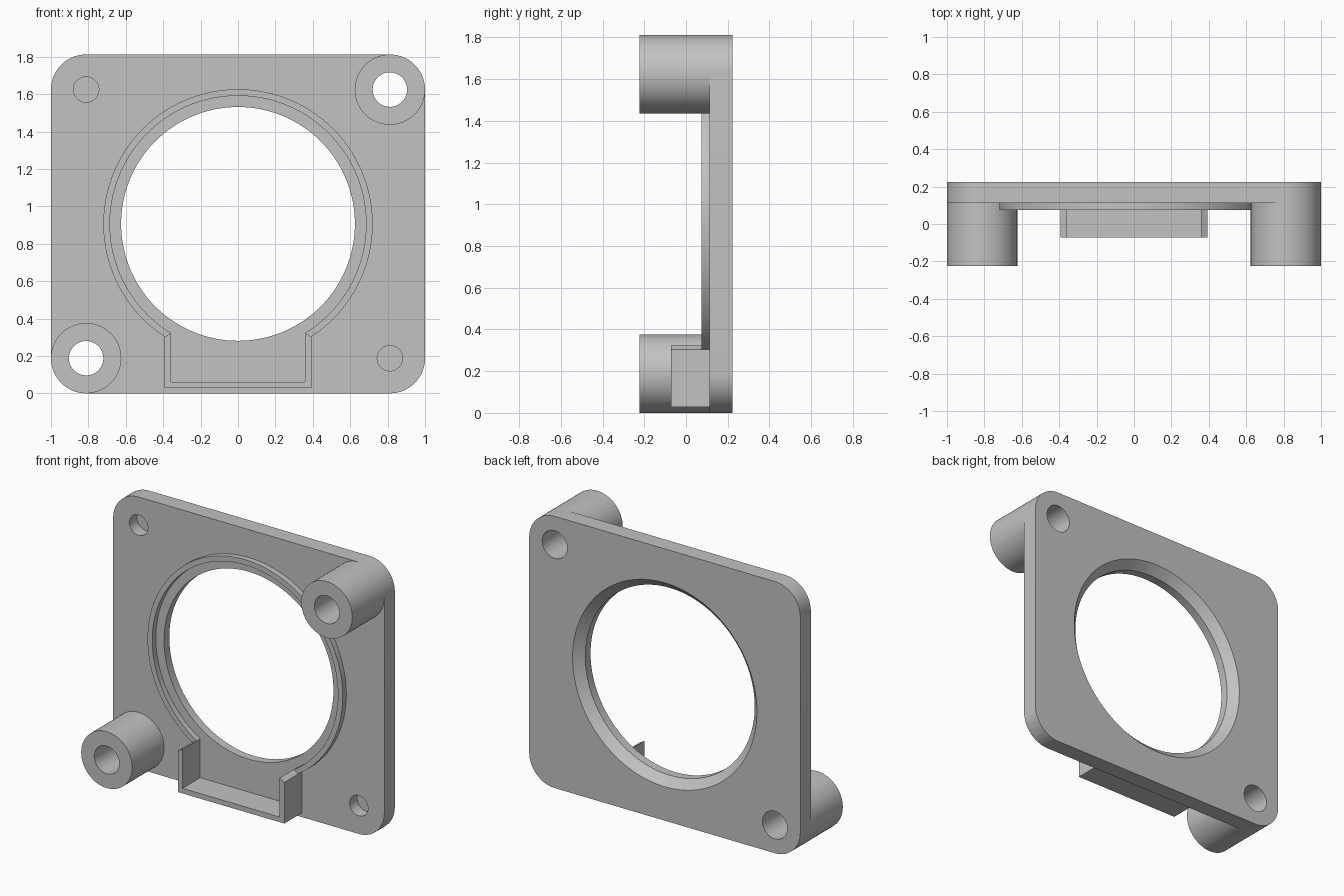
import bpy, bmesh
from math import sin, cos, acos, pi, radians

if "Cube" in bpy.data.objects:
    bpy.data.objects.remove(bpy.data.objects["Cube"])

grey = bpy.data.materials.new("plain grey")
grey.use_nodes = True
COLOUR = (0.54, 0.54, 0.54, 1)
grey.diffuse_color = COLOUR
grey.node_tree.nodes["Principled BSDF"].inputs["Base Color"].default_value = COLOUR

# Main dimensions
BACK, FRONT, BOSS_FRONT = 0.224, 0.113, -0.224
RIM_FRONT, WALL_FRONT = 0.075, -0.073
TOP, CORNER = 1.812, 0.188
MID = TOP / 2
PX, PZ = 1 - CORNER, TOP / 2 - CORNER
BORE = 0.625


def arc(cx, cz, r, a0, a1, n):
    return [(cx + r * cos(a0 + (a1 - a0) * i / n),
             cz + r * sin(a0 + (a1 - a0) * i / n)) for i in range(n + 1)]


def circle(cx, cz, r, n=64):
    return arc(cx, cz, r, 0, 2 * pi, n)[:-1]


def loft(name, sections):
    """Join equal-length (outline, y) sections into a capped solid."""
    bm = bmesh.new()
    rows = [[bm.verts.new((x, y, z)) for x, z in pts] for pts, y in sections]
    n = len(rows[0])
    for a, b in zip(rows, rows[1:]):
        for i in range(n):
            j = (i + 1) % n
            bm.faces.new((a[i], a[j], b[j], b[i]))
    bm.faces.new(rows[0])
    bm.faces.new(rows[-1])
    bmesh.ops.recalc_face_normals(bm, faces=bm.faces)
    mesh = bpy.data.meshes.new(name)
    bm.to_mesh(mesh)
    bm.free()
    mesh.materials.append(grey)
    ob = bpy.data.objects.new(name, mesh)
    bpy.context.collection.objects.link(ob)
    return ob


def activate(ob):
    bpy.ops.object.select_all(action='DESELECT')
    ob.select_set(True)
    bpy.context.view_layer.objects.active = ob


def cut(ob, cutter):
    activate(ob)
    mod = ob.modifiers.new("cut", 'BOOLEAN')
    mod.operation, mod.solver, mod.object = 'DIFFERENCE', 'EXACT', cutter
    bpy.ops.object.modifier_apply(modifier=mod.name)
    bpy.data.objects.remove(cutter)


def smooth(ob):
    activate(ob)
    bpy.ops.object.shade_smooth_by_angle(angle=radians(30))


# Rounded square plate
outline = []
for k, (sx, sz) in enumerate([(1, 1), (-1, 1), (-1, -1), (1, -1)]):
    outline += arc(sx * PX, MID + sz * PZ, CORNER, k * pi / 2, (k + 1) * pi / 2, 16)
plate = loft("plate", [(outline, FRONT), (outline, BACK)])

# Central bore, chamfered at the back
bore, wide = circle(0, MID, BORE, 128), circle(0, MID, BORE + 0.105, 128)
chamfer_start = circle(0, MID, BORE, 128)
cut(plate, loft("bore_cutter", [(bore, FRONT - 0.1), (chamfer_start, BACK - 0.055),
                                (wide, BACK + 0.05)]))

# Two bosses with through holes, and two blind holes on the other diagonal
for side, name in ((1, "upper_left_boss"), (-1, "lower_right_boss")):
    x, z = side * PX, MID + side * PZ
    hole = circle(x, z, 0.092)
    boss = loft(name, [(circle(x, z, CORNER), BOSS_FRONT), (circle(x, z, CORNER), FRONT)])
    for part in (boss, plate):
        cut(part, loft("hole_cutter", [(hole, BOSS_FRONT - 0.1), (hole, BACK + 0.1)]))
    smooth(boss)
    blind = circle(-x, z, 0.068, 48)
    cut(plate, loft("blind_cutter", [(blind, FRONT - 0.1), (blind, FRONT + 0.08)]))
smooth(plate)

# Raised rim around the bore, open at the bottom
R_OUT, R_IN, X_OUT, X_IN = 0.72, 0.685, 0.393, 0.358
a_out, a_in = acos(X_OUT / R_OUT), acos(X_IN / R_IN)
outer = arc(0, MID, R_OUT, -a_out, pi + a_out, 112)
inner = arc(0, MID, R_IN, pi + a_in, -a_in, 112)
smooth(loft("rim", [(outer + inner, RIM_FRONT), (outer + inner, FRONT)]))

# U-shaped wall joining the rim ends
u_shape = [outer[0], inner[-1], (X_IN, 0.062), (-X_IN, 0.062),
           inner[0], outer[-1], (-X_OUT, 0.028), (X_OUT, 0.028)]
loft("connector_wall", [(u_shape, WALL_FRONT), (u_shape, FRONT)])
